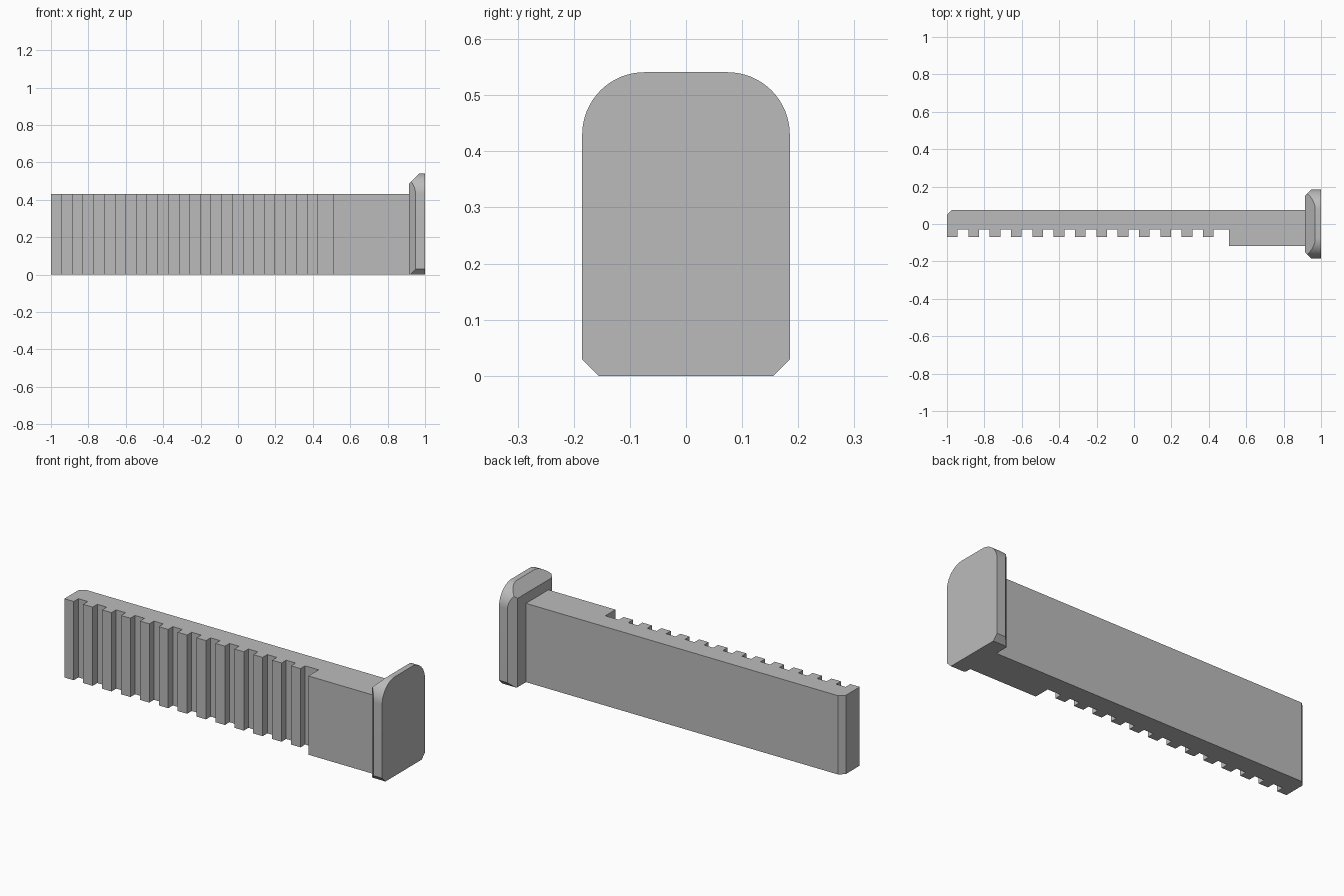
import bpy, bmesh, math
from mathutils import Vector

if "Cube" in bpy.data.objects:
    bpy.data.objects.remove(bpy.data.objects["Cube"], do_unlink=True)

# One plain grey for everything
grey = bpy.data.materials.new("plain_grey")
grey.use_nodes = True
grey.diffuse_color = (0.5, 0.5, 0.5, 1)
grey.node_tree.nodes["Principled BSDF"].inputs["Base Color"].default_value = (0.5, 0.5, 0.5, 1)


def prism(points, direction):
    """Closed solid from a planar outline pushed along a direction."""
    bm = bmesh.new()
    face = bm.faces.new([bm.verts.new(p) for p in points])
    moved = bmesh.ops.extrude_face_region(bm, geom=[face])["geom"]
    bmesh.ops.translate(bm, vec=direction,
                        verts=[v for v in moved if isinstance(v, bmesh.types.BMVert)])
    bmesh.ops.recalc_face_normals(bm, faces=bm.faces)
    return bm


def finish(bm, name):
    bmesh.ops.recalc_face_normals(bm, faces=bm.faces)
    mesh = bpy.data.meshes.new(name)
    bm.to_mesh(mesh)
    bm.free()
    mesh.materials.append(grey)
    obj = bpy.data.objects.new(name, mesh)
    bpy.context.collection.objects.link(obj)
    bpy.ops.object.select_all(action="DESELECT")
    obj.select_set(True)
    bpy.context.view_layer.objects.active = obj
    bpy.ops.object.shade_smooth_by_angle(angle=math.radians(20))
    return obj


# Toothed bar: plan outline with a row of teeth, then the thick block
BACK, ROOT, TIP, BLOCK = 0.076, -0.03, -0.07, -0.118
TEETH, PITCH, WIDTH, HEIGHT = 13, 0.1141, 0.057, 0.43
HEAD_X = 0.913
plan = [(-0.972, BACK), (-1, 0.05)]
for i in range(TEETH):
    x = -1 + i * PITCH
    if i:
        plan.append((x, ROOT))
    plan += [(x, TIP), (x + WIDTH, TIP), (x + WIDTH, ROOT)]
plan += [(0.508, ROOT), (0.508, BLOCK), (HEAD_X, BLOCK), (HEAD_X, BACK)]
finish(prism([(x, y, 0) for x, y in plan], (0, 0, HEIGHT)), "toothed_bar")

# End plate: rounded top corners, small clipped bottom corners
HALF, TOP, RADIUS, CLIP = 0.185, 0.541, 0.111, 0.029
STEPS = 16
side = [(HALF - CLIP, 0), (HALF, CLIP)]
for i in range(STEPS + 1):
    a = math.pi / 2 * i / STEPS
    side.append((HALF - RADIUS + RADIUS * math.cos(a), TOP - RADIUS + RADIUS * math.sin(a)))
outline = side + [(-y, z) for y, z in reversed(side)]
plate = prism([(HEAD_X, y, z) for y, z in outline], (1 - HEAD_X, 0, 0))

# Straight bevels on the plate's inner rim: both sides and the top
SIDE_BEVEL, TOP_BEVEL = 0.036, 0.056
cuts = [((HEAD_X + SIDE_BEVEL, s * HALF, 0), (-1, s, 0)) for s in (-1, 1)]
cuts.append(((HEAD_X + TOP_BEVEL, 0, TOP), (-1, 0, 1)))
for point, normal in cuts:
    bmesh.ops.bisect_plane(plate, geom=plate.verts[:] + plate.edges[:] + plate.faces[:],
                           dist=1e-5, plane_co=Vector(point),
                           plane_no=Vector(normal).normalized(), clear_outer=True)
    rim = [e for e in plate.edges if e.is_boundary]
    bmesh.ops.holes_fill(plate, edges=rim, sides=0)
finish(plate, "end_plate")
